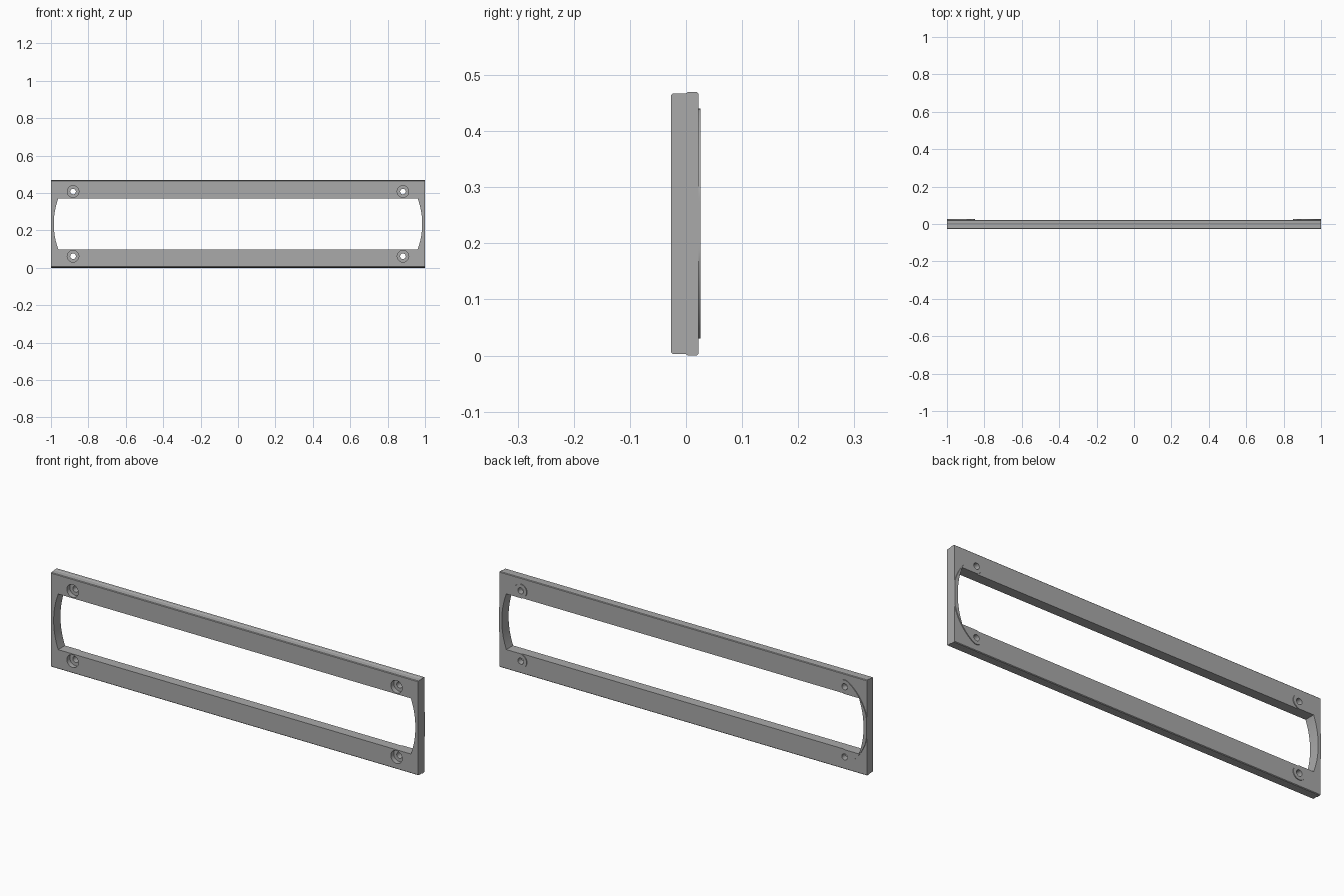
import bpy, bmesh, math
from mathutils import Vector

old = bpy.data.objects.get("Cube")
if old:
    bpy.data.objects.remove(old, do_unlink=True)

FRONT, BACK, LIP = -0.027, 0.022, 0.026   # depth of each face
MID_Z = 0.235
HOLE_X, HOLE_DZ = 0.882, 0.173

grey = bpy.data.materials.new("plain grey")
grey.use_nodes = True
grey.diffuse_color = (0.4, 0.4, 0.4, 1)
grey.node_tree.nodes["Principled BSDF"].inputs["Base Color"].default_value = (0.4, 0.4, 0.4, 1)


def prism(name, outline, offset):
    """Extrude a closed 3D outline along an offset vector."""
    bm = bmesh.new()
    face = bm.faces.new([bm.verts.new(p) for p in outline])
    new = bmesh.ops.extrude_face_region(bm, geom=[face])["geom"]
    bmesh.ops.translate(bm, vec=offset, verts=[v for v in new if isinstance(v, bmesh.types.BMVert)])
    bmesh.ops.recalc_face_normals(bm, faces=bm.faces)
    mesh = bpy.data.meshes.new(name)
    bm.to_mesh(mesh)
    bm.free()
    mesh.materials.append(grey)
    obj = bpy.data.objects.new(name, mesh)
    bpy.context.collection.objects.link(obj)
    return obj


def arc(cx, cz, r, start, end, n):
    """Points (x, z) along an arc, angles in degrees."""
    angles = [math.radians(start + (end - start) * i / n) for i in range(n + 1)]
    return [(cx + r * math.cos(a), cz + r * math.sin(a)) for a in angles]


def slab(name, points, y0, y1):
    return prism(name, [(x, y0, z) for x, z in points], Vector((0, y1 - y0, 0)))


def cut(obj, cutters):
    bpy.context.view_layer.objects.active = obj
    for c in cutters:
        mod = obj.modifiers.new("cut", 'BOOLEAN')
        mod.operation, mod.solver, mod.object = 'DIFFERENCE', 'EXACT', c
        bpy.ops.object.modifier_apply(modifier=mod.name)


# Plate: upper half of the side profile, mirrored downward, swept along x
half = [(FRONT, 0.229), (FRONT + 0.003, 0.232), (0.0, 0.2325),
        (0.004, 0.235), (BACK - 0.003, 0.235), (BACK, 0.232)]
profile = half + [(y, -z) for y, z in reversed(half)]
plate = prism("frame_plate", [(-1, y, MID_Z + z) for y, z in profile], Vector((2, 0, 0)))

# Window cutter with bowed ends
R = 0.39
spread = math.degrees(math.asin(0.137 / R))
bow = arc(0.985 - R, MID_Z, R, -spread, spread, 24)
window = slab("window_cutter", bow + [(-x, 2 * MID_Z - z) for x, z in bow], -0.1, 0.1)

# Stepped screw holes in the four corners
cutters = [window]
for sx in (-1, 1):
    for sz in (-1, 1):
        x, z = sx * HOLE_X, MID_Z + sz * HOLE_DZ
        cutters.append(slab("screw_hole_cutter", arc(x, z, 0.015, 0, 350, 35), -0.1, 0.1))
        cutters.append(slab("counterbore_cutter", arc(x, z, 0.031, 0, 350, 35), -0.1, -0.004))
cut(plate, cutters)

# Raised C-shaped lips on the back, rounded around the holes
cx = 0.767
reach = math.hypot(HOLE_X - cx, HOLE_DZ)
tilt = math.degrees(math.atan2(HOLE_DZ, HOLE_X - cx))
w = 0.032
band = (arc(cx, MID_Z, reach + w, -tilt, tilt, 40)
        + arc(HOLE_X, MID_Z + HOLE_DZ, w, tilt, tilt + 180, 18)[1:]
        + arc(cx, MID_Z, reach - w, tilt, -tilt, 30)[1:]
        + arc(HOLE_X, MID_Z - HOLE_DZ, w, 180 - tilt, 360 - tilt, 18)[1:-1])
lips = []
for side, name in ((1, "left_end_lip"), (-1, "right_end_lip")):
    lip = slab(name, [(side * min(x, 1), z) for x, z in band], BACK - 0.0005, LIP)
    cut(lip, cutters)
    lips.append(lip)

for c in cutters:
    bpy.data.objects.remove(c, do_unlink=True)

# Smooth the curved walls, keep the edges crisp
for obj in [plate] + lips:
    bpy.ops.object.select_all(action='DESELECT')
    obj.select_set(True)
    bpy.context.view_layer.objects.active = obj
    bpy.ops.object.shade_smooth_by_angle(angle=math.radians(25))
